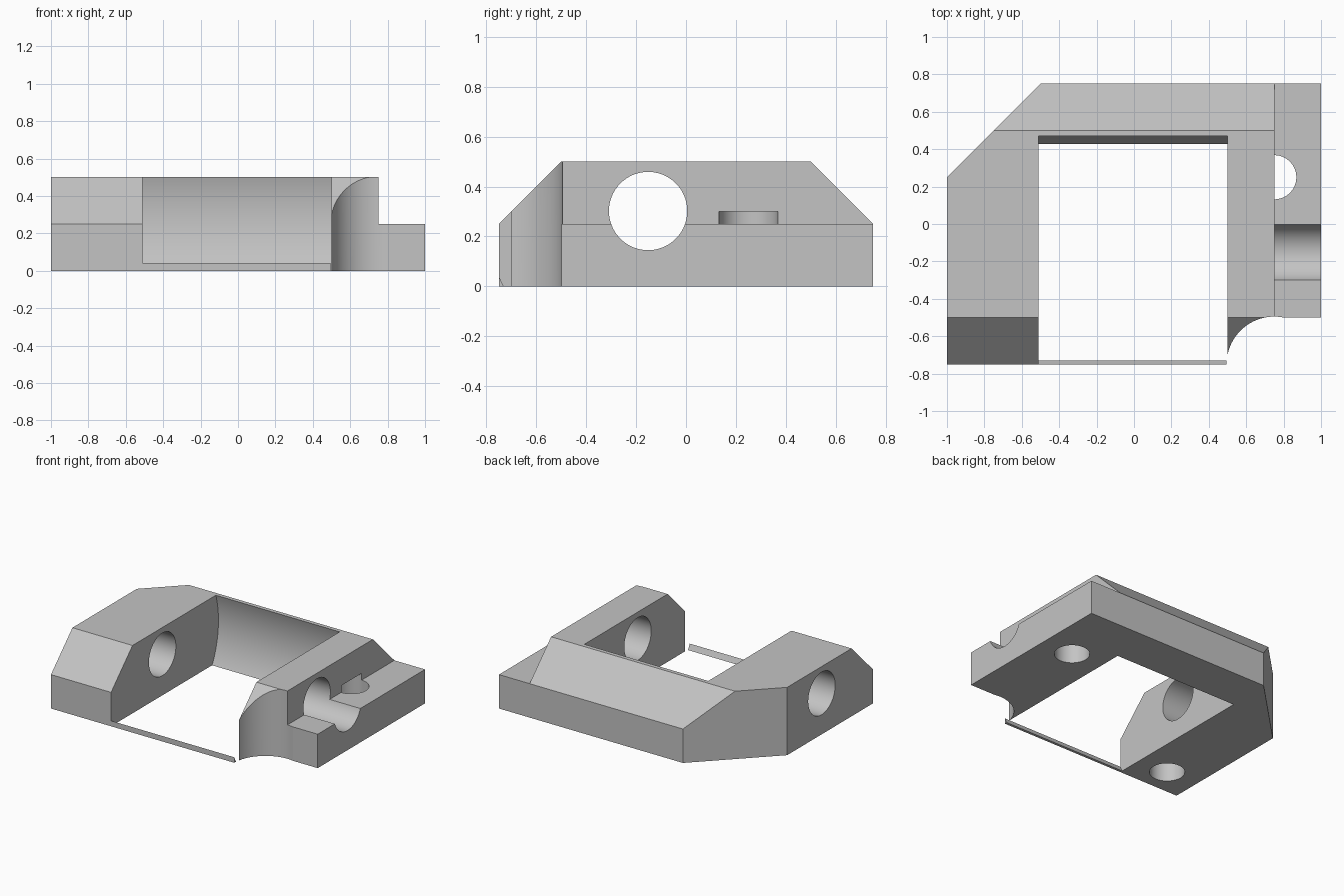
import bpy, bmesh, math
from mathutils import Matrix, Vector

cube = bpy.data.objects.get("Cube")
if cube:
    bpy.data.objects.remove(cube, do_unlink=True)

grey = bpy.data.materials.new("light_grey")
grey.use_nodes = True
colour = (0.55, 0.55, 0.55, 1)
grey.diffuse_color = colour
grey.node_tree.nodes["Principled BSDF"].inputs["Base Color"].default_value = colour


def add_object(name, bm):
    bmesh.ops.recalc_face_normals(bm, faces=bm.faces)
    mesh = bpy.data.meshes.new(name)
    bm.to_mesh(mesh)
    bm.free()
    mesh.materials.append(grey)
    ob = bpy.data.objects.new(name, mesh)
    bpy.context.collection.objects.link(ob)
    return ob


def prism(name, outline, offset):
    """Extrude a closed outline along an offset vector."""
    bm = bmesh.new()
    face = bm.faces.new([bm.verts.new(p) for p in outline])
    new = bmesh.ops.extrude_face_region(bm, geom=[face])["geom"]
    bmesh.ops.translate(bm, vec=offset,
                        verts=[g for g in new if isinstance(g, bmesh.types.BMVert)])
    return add_object(name, bm)


def box(name, low, high):
    (x0, y0, z0), (x1, y1, z1) = low, high
    return prism(name, [(x0, y0, z0), (x1, y0, z0), (x1, y1, z0), (x0, y1, z0)],
                 (0, 0, z1 - z0))


def cylinder(name, start, end, radius):
    """Round cutter between two points."""
    a, b = Vector(start), Vector(end)
    turn = (b - a).to_track_quat('Z', 'Y').to_matrix().to_4x4()
    bm = bmesh.new()
    bmesh.ops.create_cone(bm, cap_ends=True, segments=96, radius1=radius,
                          radius2=radius, depth=(b - a).length,
                          matrix=Matrix.Translation((a + b) / 2) @ turn)
    return add_object(name, bm)


# Main block: side profile with sloped front and back shoulders
profile = [(-.75, 0), (-.75, .25), (-.5, .5), (.5, .5), (.75, .25), (.75, 0)]
housing = prism("wheel_housing", [(-1, y, z) for y, z in profile], (2, 0, 0))

axle_y, axle_z = -.152, .302
cutters = [
    # Clipped back corner
    prism("corner_cutter", [(-1.1, .15, -.1), (-.4, .85, -.1), (-1.1, .85, -.1)], (0, 0, 1)),
    # Low ledge and its shortened front
    box("ledge_cutter", (.75, -1, .25), (1.2, 1, 1)),
    box("ledge_front_cutter", (.75, -1, -.1), (1.2, -.5, 1)),
    # Wheel well and axle hole on a shared axis
    cylinder("wheel_well_cutter", (-.51, axle_y, axle_z), (.5, axle_y, axle_z), .653),
    cylinder("axle_cutter", (-1.2, axle_y, axle_z), (1.2, axle_y, axle_z), .157),
    # Scooped front corner
    cylinder("scoop_cutter", (.75, -.75, -.1), (.75, -.75, 1), .255),
    # Blind sockets in the underside
    cylinder("ledge_socket_cutter", (.75, .25, -.1), (.75, .25, .3), .118),
    cylinder("front_socket_cutter", (-.75, -.55, -.1), (-.75, -.55, .3), .118),
]

for cutter in cutters:
    cutter.hide_render = True
    mod = housing.modifiers.new(cutter.name, 'BOOLEAN')
    mod.operation = 'DIFFERENCE'
    mod.solver = 'EXACT'
    mod.object = cutter

# Bake the cuts and remove the cutters
bpy.context.view_layer.update()
graph = bpy.context.evaluated_depsgraph_get()
result = bpy.data.meshes.new_from_object(housing.evaluated_get(graph))
housing.modifiers.clear()
housing.data = result
housing.data.materials.clear()
housing.data.materials.append(grey)
for poly in housing.data.polygons:
    poly.material_index = 0
for cutter in cutters:
    bpy.data.objects.remove(cutter, do_unlink=True)

# Smooth round walls, crisp edges
bpy.ops.object.select_all(action='DESELECT')
housing.select_set(True)
bpy.context.view_layer.objects.active = housing
bpy.ops.object.shade_smooth_by_angle(angle=math.radians(8))
